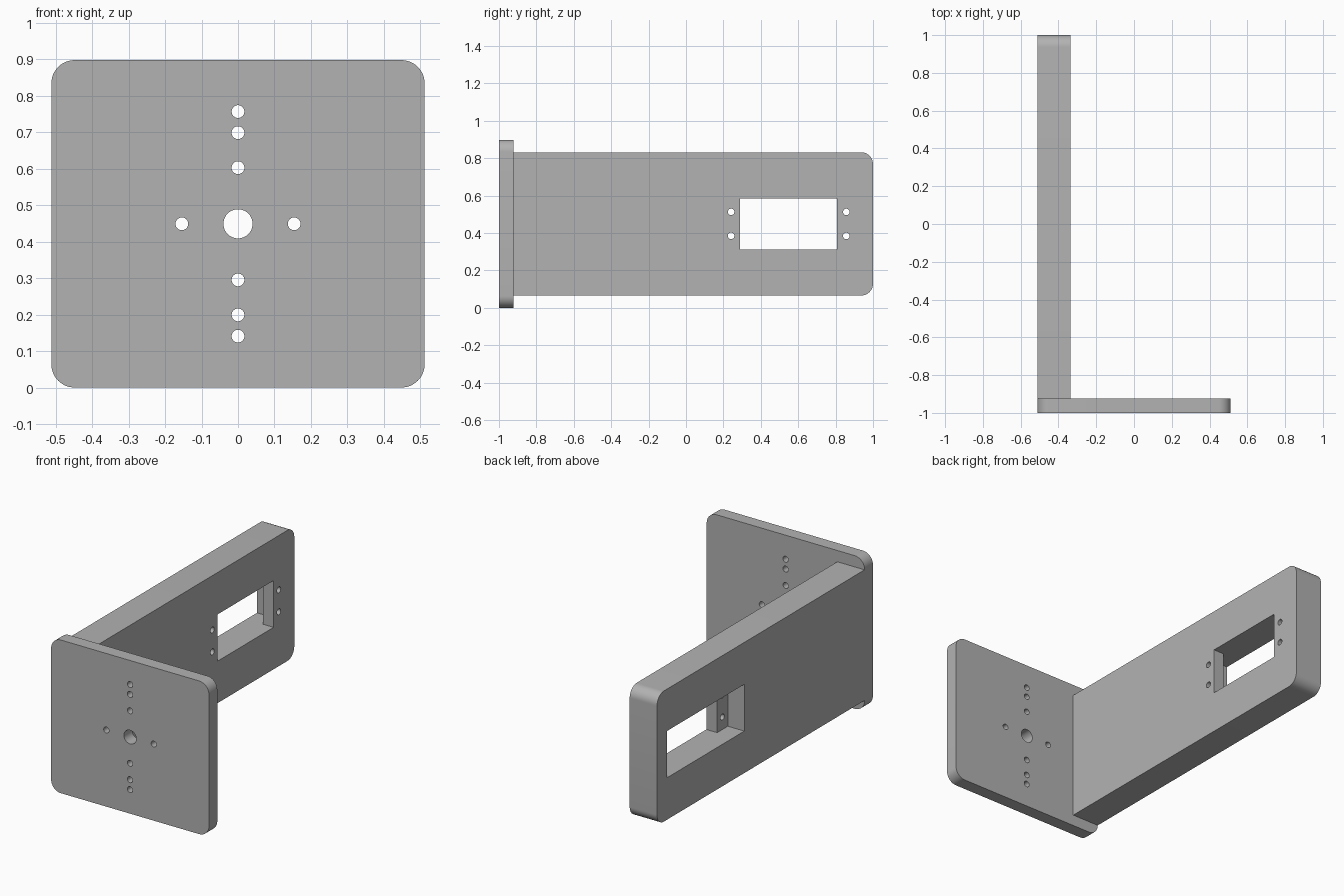
import bpy, bmesh, math
from mathutils import Matrix, Vector

if "Cube" in bpy.data.objects:
    bpy.data.objects.remove(bpy.data.objects["Cube"])

CZ = 0.449            # shared centre height of both plates
R = 0.064             # corner radius
XL, XI = -0.512, -0.335   # outer and inner face of the arm
YB = -0.923           # back face of the front plate

grey = bpy.data.materials.new("light_grey")
grey.diffuse_color = (0.448, 0.448, 0.448, 1)
grey.use_nodes = True
grey.node_tree.nodes["Principled BSDF"].inputs["Base Color"].default_value = grey.diffuse_color


def add_box(bm, lo, hi):
    lo, hi = Vector(lo), Vector(hi)
    m = Matrix.Translation((lo + hi) / 2) @ Matrix.Diagonal((*(hi - lo), 1))
    return bmesh.ops.create_cube(bm, size=1, matrix=m)["verts"]


def add_cylinder(bm, centre, radius, depth, axis):
    rot = Matrix.Rotation(math.pi / 2, 4, "X" if axis == "Y" else "Y")
    bmesh.ops.create_cone(bm, cap_ends=True, segments=40, radius1=radius, radius2=radius,
                          depth=depth, matrix=Matrix.Translation(centre) @ rot)


def to_object(bm, name):
    bmesh.ops.recalc_face_normals(bm, faces=bm.faces)
    me = bpy.data.meshes.new(name)
    bm.to_mesh(me)
    bm.free()
    me.materials.append(grey)
    ob = bpy.data.objects.new(name, me)
    bpy.context.collection.objects.link(ob)
    return ob


def rounded_slab(name, lo, hi, axis, keep):
    """Box whose edges along one axis are rounded where keep(midpoint) holds."""
    bm = bmesh.new()
    add_box(bm, lo, hi)
    edges = []
    for e in bm.edges:
        a, b = (v.co for v in e.verts)
        if abs((a - b).normalized()[axis]) > 0.9 and keep((a + b) / 2):
            edges.append(e)
    bmesh.ops.bevel(bm, geom=edges, offset=R, segments=12, profile=0.5, affect="EDGES")
    return to_object(bm, name)


def cut(ob, bm):
    """Subtract the cutter mesh, then discard it."""
    cutter = to_object(bm, "cutter")
    cutter.hide_render = True
    mod = ob.modifiers.new("cut", "BOOLEAN")
    mod.operation, mod.solver, mod.object = "DIFFERENCE", "EXACT", cutter
    bpy.context.view_layer.objects.active = ob
    bpy.ops.object.modifier_apply(modifier=mod.name)
    bpy.data.objects.remove(cutter, do_unlink=True)


# Front mounting plate with its cross of holes
plate = rounded_slab("mounting_plate", (XL, -1, 0), (-XL, YB, 2 * CZ), 1, lambda p: True)
bm = bmesh.new()
add_cylinder(bm, (0, -0.96, CZ), 0.04, 0.3, "Y")
for s in (-1, 1):
    add_cylinder(bm, (s * 0.154, -0.96, CZ), 0.0175, 0.3, "Y")
    for d in (0.154, 0.25, 0.308):
        add_cylinder(bm, (0, -0.96, CZ + s * d), 0.0175, 0.3, "Y")
cut(plate, bm)

# Long side arm, rounded at its free end
arm = rounded_slab("side_arm", (XL, YB, CZ - 0.383), (XI, 1, CZ + 0.383), 0, lambda p: p.y > 0)

# Window and four screw holes through the arm
WY, WZ = 0.549, 0.137
bm = bmesh.new()
add_box(bm, (-0.7, WY - 0.259, CZ - WZ), (-0.2, WY + 0.259, CZ + WZ))
for sy in (-1, 1):
    for sz in (-1, 1):
        add_cylinder(bm, (-0.42, WY + sy * 0.308, CZ + sz * 0.064), 0.0175, 0.5, "X")
cut(arm, bm)

# Wider pocket sunk in from the outer side, leaving a thin lip
bm = bmesh.new()
add_box(bm, (-0.7, WY - 0.358, CZ - WZ), (XI - 0.07, WY + 0.358, CZ + WZ))
cut(arm, bm)

# Smooth rounded corners and holes, sharp edges kept
for ob in (plate, arm):
    bpy.ops.object.select_all(action="DESELECT")
    ob.select_set(True)
    bpy.context.view_layer.objects.active = ob
    bpy.ops.object.shade_smooth_by_angle(angle=math.radians(30))
